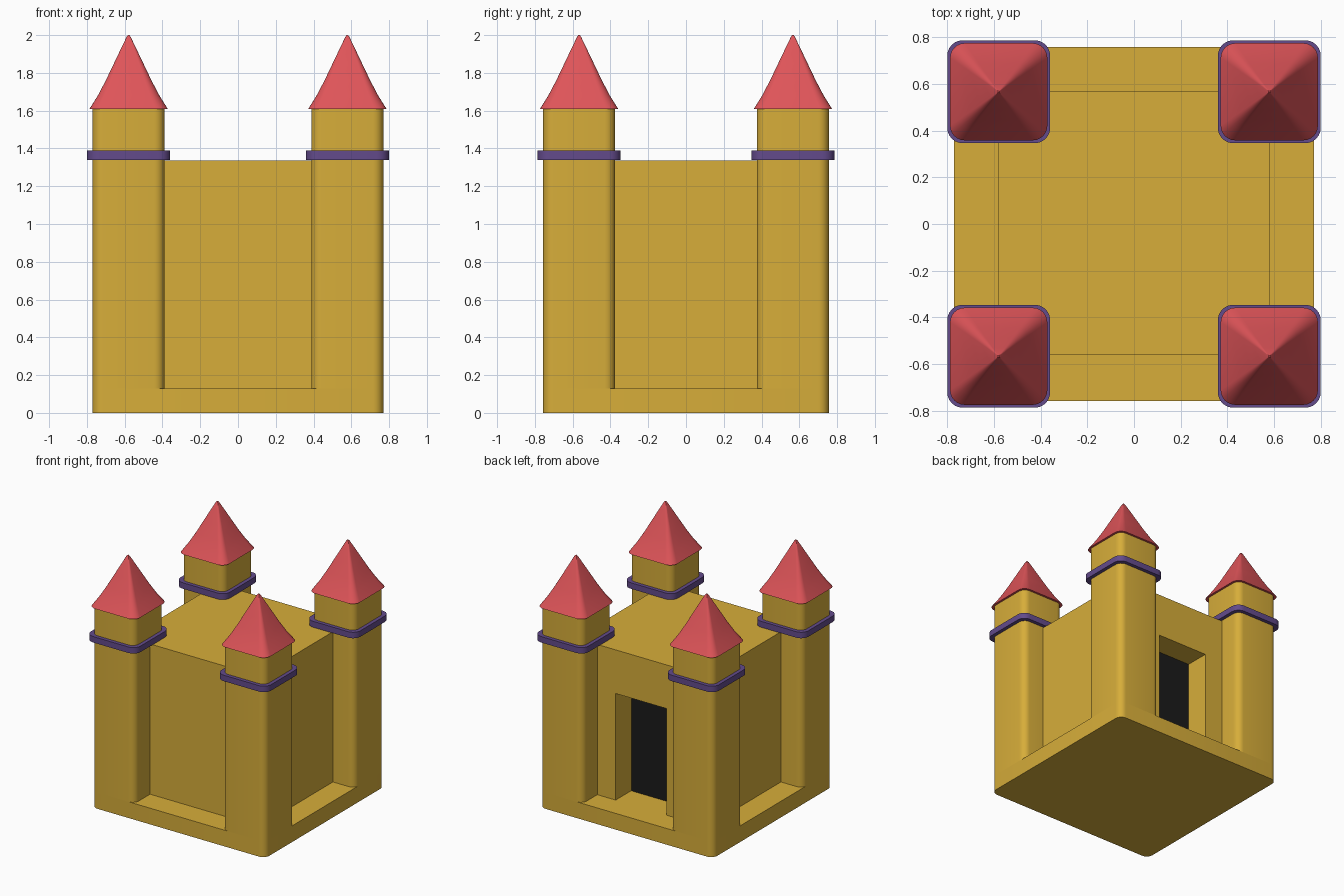
import bpy, bmesh, math

if "Cube" in bpy.data.objects:
    bpy.data.objects.remove(bpy.data.objects["Cube"])


def material(name, rgb):
    m = bpy.data.materials.new(name)
    m.diffuse_color = (*rgb, 1)
    m.use_nodes = True
    m.node_tree.nodes["Principled BSDF"].inputs["Base Color"].default_value = m.diffuse_color
    return m


GOLD = material("golden stone", (0.68, 0.42, 0.042))
RED = material("red roof", (0.74, 0.09, 0.10))
PURPLE = material("purple trim", (0.125, 0.07, 0.26))
BLACK = material("dark doorway", (0.011, 0.011, 0.011))


def finish(name, bm, mat):
    bmesh.ops.recalc_face_normals(bm, faces=bm.faces)
    me = bpy.data.meshes.new(name)
    bm.to_mesh(me)
    bm.free()
    ob = bpy.data.objects.new(name, me)
    bpy.context.collection.objects.link(ob)
    me.materials.append(mat)
    return ob


def smooth(ob):
    bpy.ops.object.select_all(action='DESELECT')
    ob.select_set(True)
    bpy.context.view_layer.objects.active = ob
    bpy.ops.object.shade_smooth_by_angle(angle=math.radians(35))


def rounded_loft(name, cx, cy, sections, mat, steps=6):
    """Stack of rounded rectangles given as (z, half x, half y, radius)."""
    bm = bmesh.new()
    rings = []
    for z, hx, hy, r in sections:
        ring = []
        for q, (sx, sy) in enumerate([(1, 1), (-1, 1), (-1, -1), (1, -1)]):
            for i in range(steps + 1):
                a = math.pi / 2 * (q + i / steps)
                ring.append(bm.verts.new((cx + sx * (hx - r) + r * math.cos(a),
                                          cy + sy * (hy - r) + r * math.sin(a), z)))
        rings.append(ring)
    n = len(rings[0])
    for lo, hi in zip(rings, rings[1:]):
        for i in range(n):
            j = (i + 1) % n
            bm.faces.new((lo[i], lo[j], hi[j], hi[i]))
    bm.faces.new(rings[0][::-1])
    bm.faces.new(rings[-1])
    ob = finish(name, bm, mat)
    smooth(ob)
    return ob


def box(name, lo, hi, mat):
    bm = bmesh.new()
    bmesh.ops.create_cube(bm, size=1)
    for v in bm.verts:
        v.co = [lo[k] if v.co[k] < 0 else hi[k] for k in range(3)]
    return finish(name, bm, mat)


# Base slab
rounded_loft("base", 0, 0, [(0, 0.77, 0.757, 0.055), (0.13, 0.77, 0.757, 0.055)], GOLD)

# Keep with a door recess cut into the back wall
keep = box("keep", (-0.58, -0.56, 0.1), (0.58, 0.57, 1.335), GOLD)
cutter = box("door_cutter", (-0.225, 0.37, 0.05), (0.225, 0.7, 0.985), GOLD)
cutter.hide_render = True
mod = keep.modifiers.new("door recess", 'BOOLEAN')
mod.operation = 'DIFFERENCE'
mod.solver = 'EXACT'
mod.object = cutter
bpy.ops.object.select_all(action='DESELECT')
keep.select_set(True)
bpy.context.view_layer.objects.active = keep
bpy.ops.object.modifier_apply(modifier=mod.name)
bpy.data.objects.remove(cutter)

# Dark door panel at the back of the recess
box("door", (-0.224, 0.368, 0.13), (0.224, 0.374, 0.984), BLACK)

# Corner towers with trim and flared roofs
for sx, side in ((-1, "left"), (1, "right")):
    for sy, end in ((-1, "front"), (1, "back")):
        cx, cy = sx * 0.579, sy * 0.566
        tag = f"{end}_{side}"
        rounded_loft(f"tower_{tag}", cx, cy,
                     [(0.13, 0.191, 0.191, 0.055), (1.612, 0.191, 0.191, 0.055)], GOLD)
        rounded_loft(f"trim_{tag}", cx, cy,
                     [(1.34, 0.22, 0.22, 0.065), (1.388, 0.22, 0.22, 0.065)], PURPLE)
        roof = [(1.608, 0.208), (1.68, 0.163), (1.76, 0.121), (1.85, 0.078),
                (1.94, 0.035), (1.99, 0.011), (2.0, 0.004)]
        rounded_loft(f"roof_{tag}", cx, cy, [(z, h, h, h * 0.3) for z, h in roof], RED)
